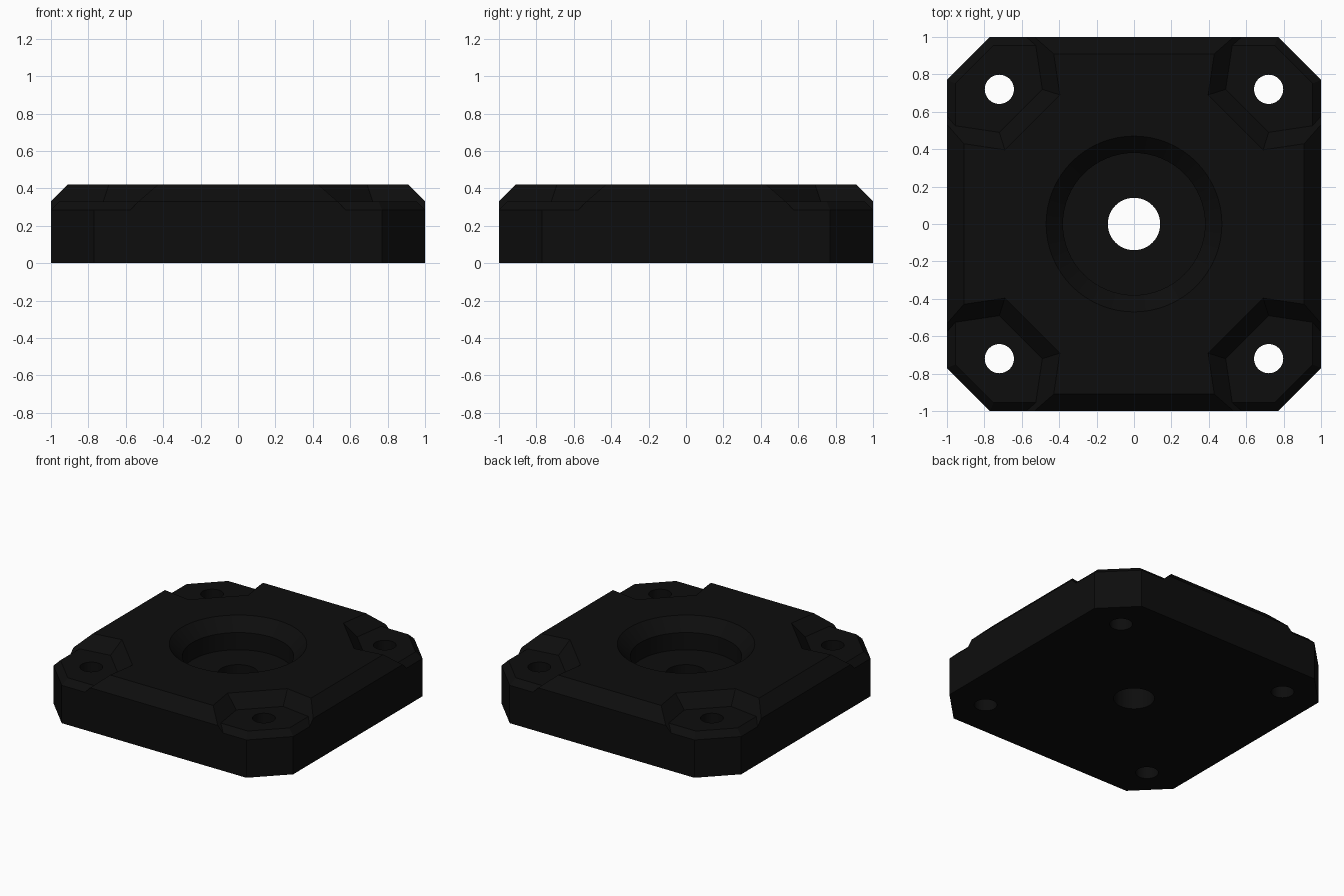
import bpy, bmesh, math

if "Cube" in bpy.data.objects:
    bpy.data.objects.remove(bpy.data.objects["Cube"])

black = bpy.data.materials.new("matte black")
black.diffuse_color = (0.004, 0.004, 0.004, 1)
black.use_nodes = True
black.node_tree.nodes["Principled BSDF"].inputs["Base Color"].default_value = black.diffuse_color


def loft(name, stacks):
    """Solid mesh from one or more stacks of (points, z) rings."""
    bm = bmesh.new()
    for rings in stacks:
        rows = [[bm.verts.new((x, y, z)) for x, y in pts] for pts, z in rings]
        n = len(rows[0])
        for lo, hi in zip(rows, rows[1:]):
            for i in range(n):
                j = (i + 1) % n
                bm.faces.new((lo[i], lo[j], hi[j], hi[i]))
        bm.faces.new(rows[0][::-1])
        bm.faces.new(rows[-1])
    bmesh.ops.recalc_face_normals(bm, faces=bm.faces)
    me = bpy.data.meshes.new(name)
    bm.to_mesh(me)
    bm.free()
    me.materials.append(black)
    ob = bpy.data.objects.new(name, me)
    bpy.context.collection.objects.link(ob)
    return ob


def octagon(inset=0.0):
    a, b = 1 - inset, 0.77 - inset * (math.sqrt(2) - 1)
    return [(a, -b), (a, b), (b, a), (-b, a), (-a, b), (-a, -b), (-b, -a), (b, -a)]


def circle(r, cx=0, cy=0, n=64):
    return [(cx + r * math.cos(2 * math.pi * i / n),
             cy + r * math.sin(2 * math.pi * i / n)) for i in range(n)]


def cut(target, cutter):
    m = target.modifiers.new("cut", 'BOOLEAN')
    m.operation = 'DIFFERENCE'
    m.solver = 'EXACT'
    m.object = cutter
    bpy.context.view_layer.objects.active = target
    bpy.ops.object.modifier_apply(modifier=m.name)
    bpy.data.objects.remove(cutter)


FLOOR, TOP = 0.33, 0.42
corners = [(sx, sy) for sx in (1, -1) for sy in (1, -1)]


def pocket_outline(t, sx, sy):
    """Corner pocket outline at height t above its floor, with sloping walls."""
    dx, dy = -1.04 * t, -0.33 * t
    side = [(0.592 + dx, 1.4 + dy), (0.49 + dx, 0.72 + dy)]
    pts = side + [(y, x) for x, y in side[::-1]] + [(1.5, 1.5)]
    return [(sx * x, sy * y) for x, y in pts]


# Main plate with cut corners and chamfered top edge
plate = loft("mounting_plate", [[(octagon(), 0), (octagon(), 0.33), (octagon(0.09), TOP)]])

# Corner pockets, leaving a chamfered ledge at each corner
pockets = loft("pocket_cutter", [
    [(pocket_outline(t, sx, sy), FLOOR + t) for t in (-0.13, 0.2)] for sx, sy in corners])
ledge = loft("ledge_shape", [[(octagon(), -0.1), (octagon(), FLOOR - 0.045),
                              (octagon(0.045), FLOOR)]])
cut(pockets, ledge)
cut(plate, pockets)

# Bolt holes through the corner ledges
cut(plate, loft("bolt_hole_cutter", [
    [(circle(0.078, 0.72 * sx, 0.72 * sy, 48), z) for z in (-0.1, 0.6)] for sx, sy in corners]))

# Central counterbore with chamfered rim, and the through hole
cut(plate, loft("bore_cutter", [
    [(circle(r), z) for r, z in ((0.14, -0.1), (0.14, 0.2), (0.38, 0.2),
                                 (0.38, 0.33), (0.52, 0.47))]]))

# One colour, sharp edges kept
plate.data.materials.clear()
plate.data.materials.append(black)
for p in plate.data.polygons:
    p.material_index = 0
bpy.ops.object.select_all(action='DESELECT')
plate.select_set(True)
bpy.context.view_layer.objects.active = plate
bpy.ops.object.shade_smooth_by_angle(angle=math.radians(25))
